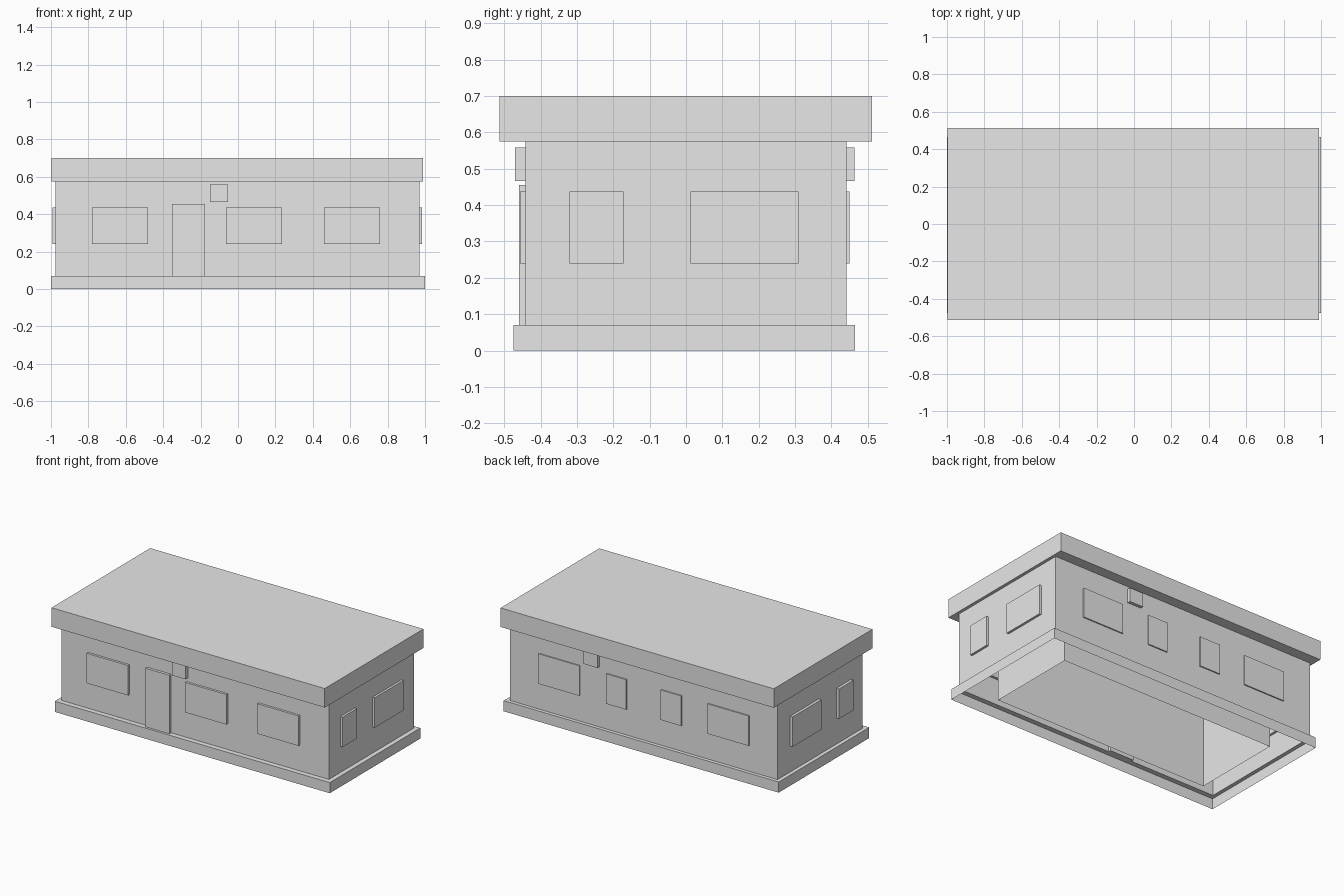
import bpy
import bmesh

old = bpy.data.objects.get("Cube")
if old:
    bpy.data.objects.remove(old, do_unlink=True)

grey = bpy.data.materials.new("plain_grey")
grey.use_nodes = True
grey.diffuse_color = (0.8, 0.8, 0.8, 1)
grey.node_tree.nodes["Principled BSDF"].inputs["Base Color"].default_value = (0.8, 0.8, 0.8, 1)


def finish(name, bm):
    mesh = bpy.data.meshes.new(name)
    bm.to_mesh(mesh)
    bm.free()
    mesh.materials.append(grey)
    obj = bpy.data.objects.new(name, mesh)
    bpy.context.collection.objects.link(obj)
    return obj


def shell(name, rings, cap=False):
    """Join stacked rectangles (x0, x1, y0, y1, z) into an open shell."""
    bm = bmesh.new()
    loops = [[bm.verts.new(p) for p in ((x0, y0, z), (x1, y0, z), (x1, y1, z), (x0, y1, z))]
             for x0, x1, y0, y1, z in rings]
    for low, high in zip(loops, loops[1:]):
        for i in range(4):
            j = (i + 1) % 4
            bm.faces.new((low[i], low[j], high[j], high[i]))
    if cap:
        bm.faces.new(loops[-1])
    return finish(name, bm)


def box(name, x0, x1, y0, y1, z0, z1):
    bm = bmesh.new()
    bmesh.ops.create_cube(bm, size=1)
    for v in bm.verts:
        v.co = (x1 if v.co.x > 0 else x0, y1 if v.co.y > 0 else y0, z1 if v.co.z > 0 else z0)
    return finish(name, bm)


# Footprints of the main masses
base = (-1.0, 1.0, -0.475, 0.465)
body = (-0.975, 0.97, -0.442, 0.442)
roof = (-0.997, 0.99, -0.513, 0.512)
room = (-0.785, 0.785, -0.303, 0.303)
LEDGE, EAVES, TOP = 0.07, 0.575, 0.70

# Open-bottomed outer shell
shell("plinth", [base + (0,), base + (LEDGE,), body + (LEDGE,)])
shell("walls", [body + (LEDGE,), body + (EAVES,)])
shell("flat_roof", [body + (EAVES,), roof + (EAVES,), roof + (TOP,)], cap=True)

# Inner room, open at the floor
shell("inner_room", [room + (0,), room + (EAVES,)], cap=True)

# Windows set through the long walls
SILL, HEAD = 0.24, 0.437
for i, (a, b) in enumerate([(-0.78, -0.48), (-0.065, 0.235), (0.46, 0.76)]):
    box(f"front_window_{i + 1}", a, b, -0.457, -0.425, SILL, HEAD)
for i, (a, b) in enumerate([(-0.77, -0.47), (-0.28, -0.13), (0.12, 0.265), (0.46, 0.76)]):
    box(f"back_window_{i + 1}", a, b, 0.43, 0.45, SILL, HEAD)

# Windows set through the end walls
for side, x0, x1 in (("left", 0.955, 0.985), ("right", -0.993, -0.96)):
    box(f"{side}_small_window", x0, x1, -0.32, -0.172, SILL, HEAD)
    box(f"{side}_large_window", x0, x1, 0.013, 0.31, SILL, HEAD)

# Door and wall boxes under the eaves
box("front_door", -0.352, -0.177, -0.46, -0.425, LEDGE, 0.455)
box("front_wall_box", -0.15, -0.053, -0.471, -0.425, 0.466, 0.558)
box("back_wall_box", 0.32, 0.42, 0.43, 0.463, 0.466, 0.558)
